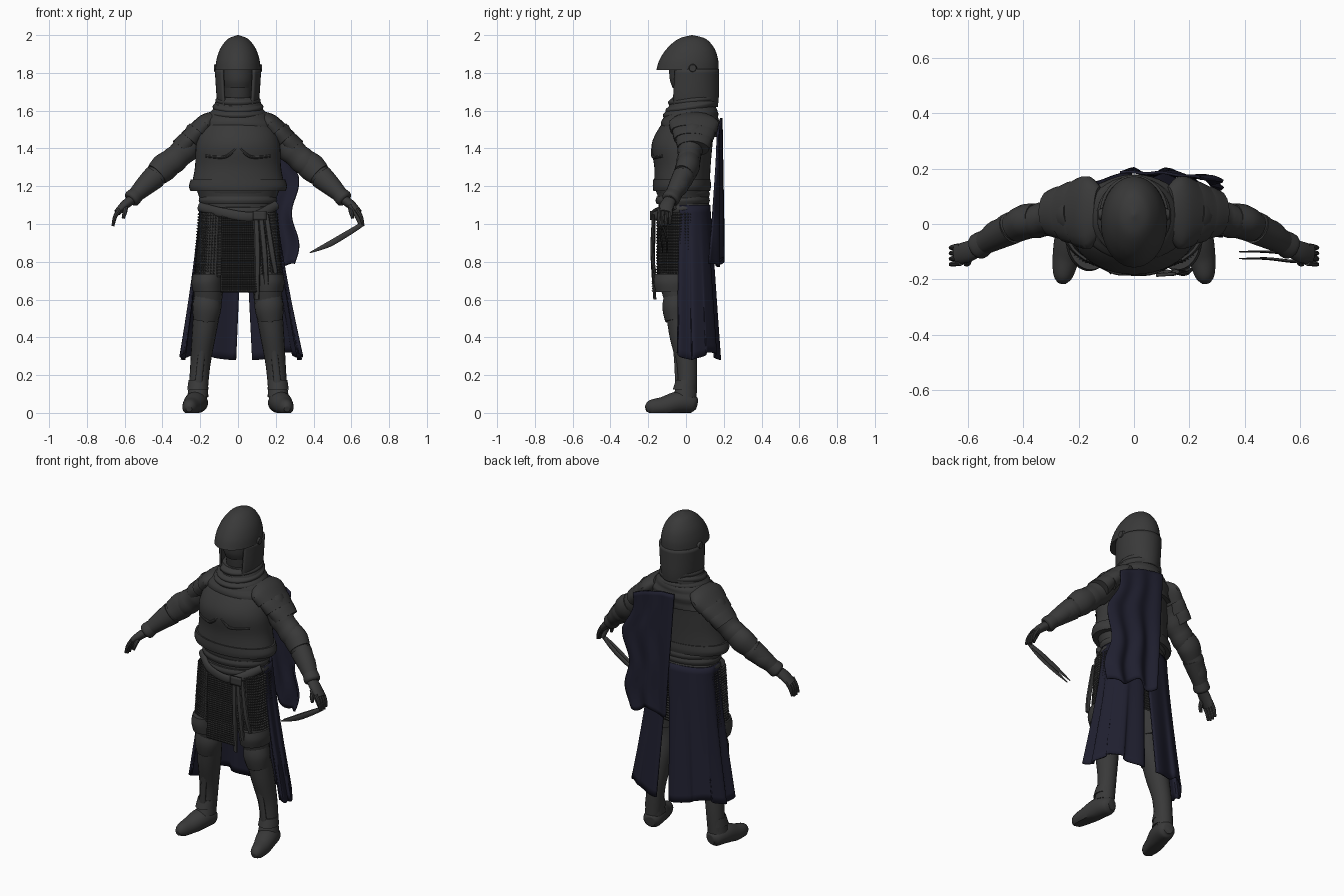
import bpy, bmesh, math
from mathutils import Vector

cube = bpy.data.objects.get("Cube")
if cube:
    bpy.data.objects.remove(cube)


def material(name, color):
    m = bpy.data.materials.new(name)
    m.use_nodes = True
    m.diffuse_color = color
    shader = m.node_tree.nodes["Principled BSDF"]
    shader.inputs["Base Color"].default_value = color
    shader.inputs["Roughness"].default_value = 0.8
    return m


STEEL = material("dark grey armour", (.041, .041, .041, 1))
MAIL = material("dark mail", (.034, .034, .034, 1))
CLOTH = material("navy cloth", (.014, .014, .029, 1))


def sheet(name, fn, nu, nv, mat, thick=0, closed=False, caps=False):
    """Grid surface from fn(u, v); closed joins the u ends."""
    bm = bmesh.new()
    rows = []
    for j in range(nv + 1):
        row = []
        for i in range(nu if closed else nu + 1):
            x, y, z = fn(i / nu, j / nv)
            row.append(bm.verts.new((x, y, max(z, 0))))
        rows.append(row)
    for a, b in zip(rows, rows[1:]):
        for i in range(nu):
            k = (i + 1) % len(a)
            bm.faces.new((a[i], a[k], b[k], b[i]))
    if caps:
        bm.faces.new(rows[0])
        bm.faces.new(rows[-1])
    bmesh.ops.recalc_face_normals(bm, faces=bm.faces)
    me = bpy.data.meshes.new(name)
    bm.to_mesh(me)
    bm.free()
    me.materials.append(mat)
    ob = bpy.data.objects.new(name, me)
    bpy.context.collection.objects.link(ob)
    if thick:
        mod = ob.modifiers.new("thickness", "SOLIDIFY")
        mod.thickness = thick
        mod.offset = 0
    bpy.ops.object.select_all(action="DESELECT")
    ob.select_set(True)
    bpy.context.view_layer.objects.active = ob
    bpy.ops.object.shade_smooth_by_angle(angle=math.radians(40))


def spline(rows, t):
    """Smooth interpolation through rows of numbers."""
    n = len(rows) - 1
    k = min(int(t * n), n - 1)
    f = t * n - k
    quad = zip(rows[max(k - 1, 0)], rows[k], rows[k + 1], rows[min(k + 2, n)])
    return [b + f / 2 * (c - a + f * (2 * a - 5 * b + 4 * c - d + f * (3 * (b - c) + d - a)))
            for a, b, c, d in quad]


def loft(name, rings, mat=STEEL, n=40, gap=0, thick=0, fold=0, tilt=0):
    """Stacked ovals, each (centre x, z, half width, front y, back y)."""
    def fn(u, v):
        cx, z, rx, front, back = spline(rings, v)
        a = gap + (math.tau - 2 * gap) * u
        x = cx + rx * math.sin(a)
        y = (front + back) / 2 - (back - front) / 2 * math.cos(a)
        wave = fold * math.sin(v * 24 + math.sin(a * 2))
        return x * (1 + wave), y * (1 + wave), z + tilt * math.cos(a)
    sheet(name, fn, n, 5 * (len(rings) - 1), mat, thick, not gap, not gap)


def tube(name, rows, mat=STEEL, ref=(0, 1, 0), n=18, fold=0):
    """Limb along (x, y, z, radius across, radius along ref)."""
    def fn(u, v):
        x, y, z, ra, rb = spline(rows, v)
        t = Vector(spline(rows, min(v + .01, 1))[:3]) - Vector(spline(rows, max(v - .01, 0))[:3])
        across = t.cross(Vector(ref)).normalized()
        along = across.cross(t).normalized()
        a = u * math.tau
        k = 1 + fold * math.sin(v * 40 + math.sin(a))
        return Vector((x, y, z)) + across * (ra * k * math.cos(a)) + along * (rb * k * math.sin(a))
    sheet(name, fn, n, 6 * (len(rows) - 1), mat, closed=True, caps=True)


def stud(u, v, cells):
    """1 on every second grid point both ways, which raises rows of links."""
    return (round(u * cells[0]) % 2) * (round(v * cells[1]) % 2)


def plate(name, corners, thick, mat=STEEL, bump=0, cells=(4, 4)):
    """Thin four-cornered plate, optionally linked; corners run around it."""
    a, b, c, d = map(Vector, corners)

    def fn(u, v):
        p = a.lerp(b, u).lerp(d.lerp(c, u), v)
        p.y -= bump * stud(u, v, cells)
        return p
    sheet(name, fn, *cells, mat, thick)


def flip(rows, s):
    return [(s * r[0], *r[1:]) for r in rows]


def boxy(t):
    return math.copysign(abs(t) ** .65, t)


# Helmet: peaked dome, cheek and neck guard, recessed face
loft("helmet_dome", [(0, 1.815, .12, -.157, .172), (0, 1.87, .114, -.14, .17),
                     (0, 1.93, .093, -.1, .15), (0, 1.98, .053, -.04, .105),
                     (0, 2, .002, .03, .034)])
loft("helmet_guard", [(0, 1.62, .098, -.095, .162), (0, 1.68, .108, -.1, .168),
                      (0, 1.82, .117, -.09, .17)], gap=.75, thick=.012)
loft("face", [(0, 1.58, .07, -.05, .1), (0, 1.68, .075, -.06, .1), (0, 1.83, .08, -.06, .1)], MAIL)
loft("brow_plate", [(0, 1.72, .076, -.07, .1), (0, 1.76, .084, -.085, .1), (0, 1.815, .088, -.09, .1)])
for s, side in ((1, "left"), (-1, "right")):
    tube(side + "_helmet_rivet", flip([(.11, .035, 1.825, .024, .024), (.128, .035, 1.825, .018, .018)], s))

# Scarf folds around the neck
loft("scarf", [(0, 1.46, .225, -.13, .16), (0, 1.54, .195, -.13, .175), (0, 1.6, .14, -.1, .165),
               (0, 1.67, .108, -.075, .155)], fold=.025)
for k in range(3):
    w, z, front = .142 - k * .014, 1.57 + k * .034, -.115 + k * .014
    loft("scarf_fold", [(0, z, w, front, .16), (0, z + .02, w + .006, front - .008, .166),
                        (0, z + .04, w - .014, front + .012, .155)], tilt=-.012 - .008 * (k % 2))

# Torso with breastplate, lower rim and waist
loft("breastplate", [(0, 1.19, .25, -.17, .125), (0, 1.3, .228, -.168, .13),
                     (0, 1.42, .222, -.182, .14), (0, 1.52, .19, -.135, .15), (0, 1.58, .1, -.08, .13)])
loft("breastplate_rim", [(0, 1.175, .252, -.173, .128), (0, 1.2, .26, -.176, .132),
                         (0, 1.235, .25, -.175, .13)])
loft("waist", [(0, 1.0, .19, -.15, .12), (0, 1.1, .195, -.145, .115), (0, 1.2, .225, -.16, .12)])
for k in range(3):
    z = 1.06 + k * .045
    loft("waist_band", [(0, z, .2, -.155, .12), (0, z + .02, .208, -.161, .126),
                        (0, z + .04, .202, -.155, .12)], tilt=.012 * (k - 1))
for s in (1, -1):
    tube("chest_plate_edge", flip([(.01, -.176, 1.4, .008, .008), (.07, -.174, 1.355, .008, .008),
                                   (.17, -.125, 1.36, .008, .008)], s), ref=(0, 0, 1), n=8)

# Mail skirt, linked front panel and hanging straps
def mail_point(u, v):
    a = u * math.tau
    grow = 1 + .06 * stud(u, v, (140, 44))
    return ((.203 + .025 * v) * grow * boxy(math.sin(a)),
            -.03 - .122 * grow * boxy(math.cos(a)), 1.06 - .34 * v)


sheet("mail_skirt", mail_point, 140, 44, MAIL, closed=True)
plate("front_mail_panel", [(-.085, -.165, 1.04), (.09, -.165, 1.04), (.1, -.17, .64), (-.09, -.17, .64)],
      .008, MAIL, .009, (32, 64))
tube("sash", [(-.2, -.06, 1.09, .025, .02), (-.08, -.16, 1.06, .025, .012), (.08, -.168, 1.04, .025, .012),
              (.2, -.06, 1.1, .025, .02)])
plate("belt_buckle", [(.08, -.185, 1.07), (.15, -.18, 1.07), (.15, -.18, 1.02), (.08, -.185, 1.02)], .012)
for top, low, end in ((.095, .1, .6), (.12, .15, .68), (.15, .2, .74)):
    tube("hanging_strap", [(top, -.172, 1.05, .014, .008), ((top + low) / 2 + .005, -.178, .85, .016, .01),
                           (low, -.165, end, .013, .008)], n=8)

for s, side in ((1, "left"), (-1, "right")):
    # Legs with thigh plate, knee plate, greave bands and boot
    tube(side + "_leg", flip([(.105, -.02, .95, .08, .08), (.15, -.05, .72, .08, .09),
                              (.16, -.045, .58, .073, .068), (.18, -.02, .42, .064, .07),
                              (.2, .005, .25, .053, .055), (.213, .005, .08, .05, .052)], s))
    loft(side + "_thigh_plate", flip([(.16, .64, .078, -.16, .05), (.162, .69, .084, -.17, .055),
                                      (.155, .735, .084, -.165, .055)], s))
    tube(side + "_knee_plate", flip([(.165, -.045, .62, .068, .07), (.165, -.052, .56, .077, .074),
                                     (.172, -.045, .49, .066, .066)], s))
    tube(side + "_knee_cap", flip([(.165, -.09, .61, .03, .02), (.165, -.095, .56, .05, .03),
                                   (.17, -.085, .48, .015, .02)], s))
    tube(side + "_shin_ridge", flip([(.172, -.08, .49, .02, .01), (.194, -.055, .3, .018, .01),
                                     (.212, -.047, .13, .02, .01)], s))
    for z in (.085, .125):
        loft(side + "_ankle_band", flip([(.213, z, .056, -.07, .056), (.21, z + .05, .051, -.053, .055)], s))
    tube(side + "_boot", flip([(.205, .055, .045, .03, .03), (.21, .03, .05, .05, .052), (.225, -.04, .055, .058, .06),
                               (.245, -.12, .035, .05, .05), (.256, -.185, .028, .04, .036),
                               (.26, -.212, .02, .015, .016)], s), ref=(1, 0, 0))
    # Layered shoulder plates, narrowing towards the arm
    for k in range(3):
        x, z, deep = .125 + k * .045, 1.565 - k * .043, .132 - k * .018
        tube(side + "_shoulder_plate", flip([(x, .042, z, .035, deep * .7), (x + .04, .042, z - .03, .052, deep),
                                             (x + .085, .038, z - .08, .06, deep - .012)], s))
    # Arms with sleeve folds, elbow plate and gauntlet
    tube(side + "_arm", flip([(.2, .035, 1.48, .075, .075), (.3, .02, 1.375, .07, .064), (.4, 0, 1.285, .064, .056),
                              (.48, -.03, 1.215, .052, .052), (.57, -.085, 1.125, .032, .034)], s), fold=.05)
    tube(side + "_elbow_plate", flip([(.35, .015, 1.335, .066, .06), (.39, .008, 1.3, .074, .063),
                                      (.43, -.012, 1.262, .064, .056)], s))
    tube(side + "_gauntlet", flip([(.44, -.015, 1.25, .064, .058), (.5, -.045, 1.195, .052, .05),
                                   (.56, -.08, 1.135, .036, .038)], s))
    tube(side + "_cuff", flip([(.53, -.06, 1.165, .04, .042), (.56, -.08, 1.135, .046, .048),
                               (.57, -.086, 1.125, .036, .036)], s))
    # Hand
    tube(side + "_palm", flip([(.555, -.08, 1.135, .026, .032), (.6, -.1, 1.1, .024, .038),
                               (.64, -.11, 1.06, .018, .036)], s))
    for k in range(4):
        y = -.08 - k * .02
        tube(side + "_finger", flip([(.625, y, 1.08, .012, .011), (.65, y - .003, 1.04, .011, .01),
                                     (.662, y - .006, .985 + .008 * abs(k - 1.5), .007, .007)], s), n=8)
    tube(side + "_thumb", flip([(.595, -.12, 1.09, .014, .014), (.6, -.14, 1.06, .012, .012),
                                (.608, -.145, 1.03, .008, .008)], s), n=8)

# Twin curved blade and grip in the left hand
tube("blade_grip", [(.59, -.13, 1.1, .013, .012), (.625, -.13, 1.05, .012, .012), (.655, -.125, .99, .014, .012)], n=10)
for y in (-.125, -.1):
    tube("blade", [(.66, -.13, 1.0, .012, .006), (.58, y - .01, .95, .015, .006), (.48, y, .892, .015, .005),
                   (.38, y, .848, .003, .002)], n=8)

# Long split skirt of cloth wrapping the back and sides
for s, side, slit, hem in ((1, "left", .085, .33), (-1, "right", .02, .295)):
    def skirt_point(u, v):
        a = u * 2.2
        outer = .2 + (hem - .2) * v ** 1.3
        inner = .03 * s * (1 - v) + slit * v
        wave = .012 * v * math.sin(u * 26 + v)
        x = inner + (outer - inner) * math.sin(min(a, math.pi / 2) * .95) ** .8
        y = .025 + (.1 + .045 * v) * math.cos(a) + wave
        return s * (x - wave), y, 1.1 - (.8 + .02 * math.cos(u * 9)) * v
    sheet(side + "_cloth_skirt", skirt_point, 48, 20, CLOTH, .008)


# Short cape hanging from the left shoulder
def cape_point(u, v):
    edge = .235 + .067 * min(v * 3, 1) + .02 * math.sin(v * 13 + 2.9)
    left = -.05 + .05 * v
    x = left + u * (edge - left)
    y = .186 + .013 * math.sin(u * 15 + v * 2) * (.2 + v) - u ** 3 * (.02 + .03 * v)
    return x, y, 1.56 - .07 * u ** 2 - v * (.76 - .04 * u + .02 * math.sin(u * 11))


sheet("shoulder_cape", cape_point, 40, 30, CLOTH, .01)
